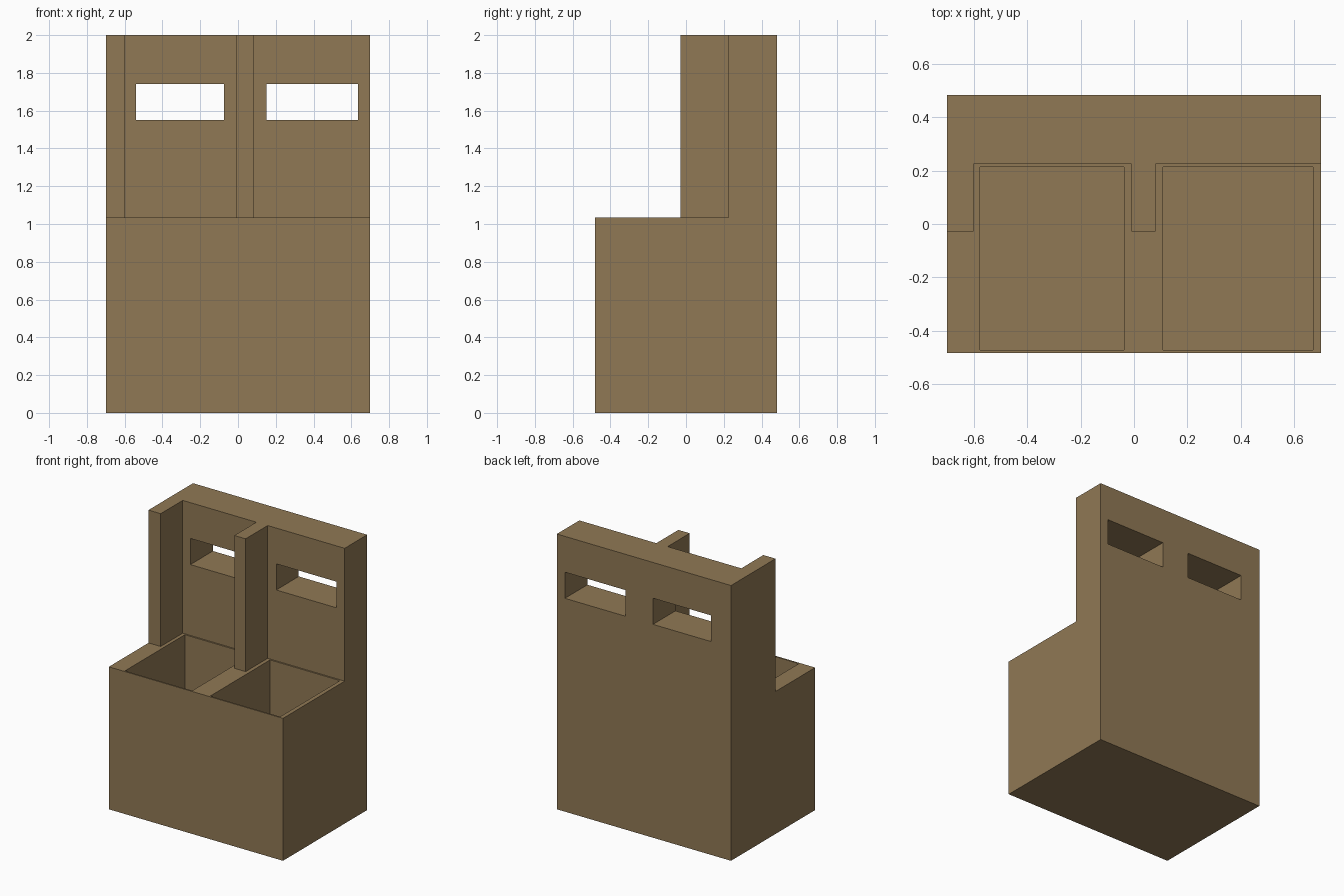
import bpy, bmesh

if "Cube" in bpy.data.objects:
    bpy.data.objects.remove(bpy.data.objects["Cube"])

BACK, FRONT, HALF_W = 0.483, -0.483, 0.70
SEAT_Z, TOP_Z, PANEL_Y, POST_Y = 1.035, 2.0, 0.225, -0.028
FLOOR_Z = 0.06

mat = bpy.data.materials.new("brown")
mat.diffuse_color = (0.28, 0.19, 0.09, 1)
mat.use_nodes = True
mat.node_tree.nodes["Principled BSDF"].inputs["Base Color"].default_value = mat.diffuse_color


def prism(name, profile, x0, x1):
    """Extrude a (y, z) profile from x0 to x1."""
    bm = bmesh.new()
    face = bm.faces.new([bm.verts.new((x0, y, z)) for y, z in profile])
    ext = bmesh.ops.extrude_face_region(bm, geom=[face])
    verts = [g for g in ext["geom"] if isinstance(g, bmesh.types.BMVert)]
    bmesh.ops.translate(bm, verts=verts, vec=(x1 - x0, 0, 0))
    bmesh.ops.recalc_face_normals(bm, faces=bm.faces)
    mesh = bpy.data.meshes.new(name)
    bm.to_mesh(mesh)
    bm.free()
    mesh.materials.append(mat)
    obj = bpy.data.objects.new(name, mesh)
    bpy.context.collection.objects.link(obj)
    return obj


def box(name, x0, x1, y0, y1, z0, z1):
    return prism(name, [(y0, z0), (y1, z0), (y1, z1), (y0, z1)], x0, x1)


def cut(obj, cutter):
    mod = obj.modifiers.new("cut", 'BOOLEAN')
    mod.operation, mod.solver, mod.object = 'DIFFERENCE', 'EXACT', cutter
    cutter.hide_render = True
    bpy.context.view_layer.objects.active = obj
    bpy.ops.object.modifier_apply(modifier=mod.name)
    bpy.data.objects.remove(cutter)


# L-shaped cabinet: low bin block in front, tall panel behind
cabinet = prism("cabinet", [(FRONT, 0), (BACK, 0), (BACK, TOP_Z), (PANEL_Y, TOP_Z),
                            (PANEL_Y, SEAT_Z), (FRONT, SEAT_Z)], -HALF_W, HALF_W)

# Open bins
for x0, x1 in [(-0.577, -0.037), (0.108, 0.67)]:
    cut(cabinet, box("bin_cutter", x0, x1, -0.472, 0.214, FLOOR_Z, SEAT_Z + 0.1))

# Window slots through the back panel
for x0, x1 in [(-0.54, -0.073), (0.15, 0.635)]:
    cut(cabinet, box("slot_cutter", x0, x1, 0.1, 0.6, 1.55, 1.74))

# Upright dividers in front of the panel
for name, x0, x1 in [("left_divider", -HALF_W, -0.602), ("middle_divider", -0.01, 0.081)]:
    box(name, x0, x1, POST_Y, PANEL_Y, SEAT_Z, TOP_Z)
